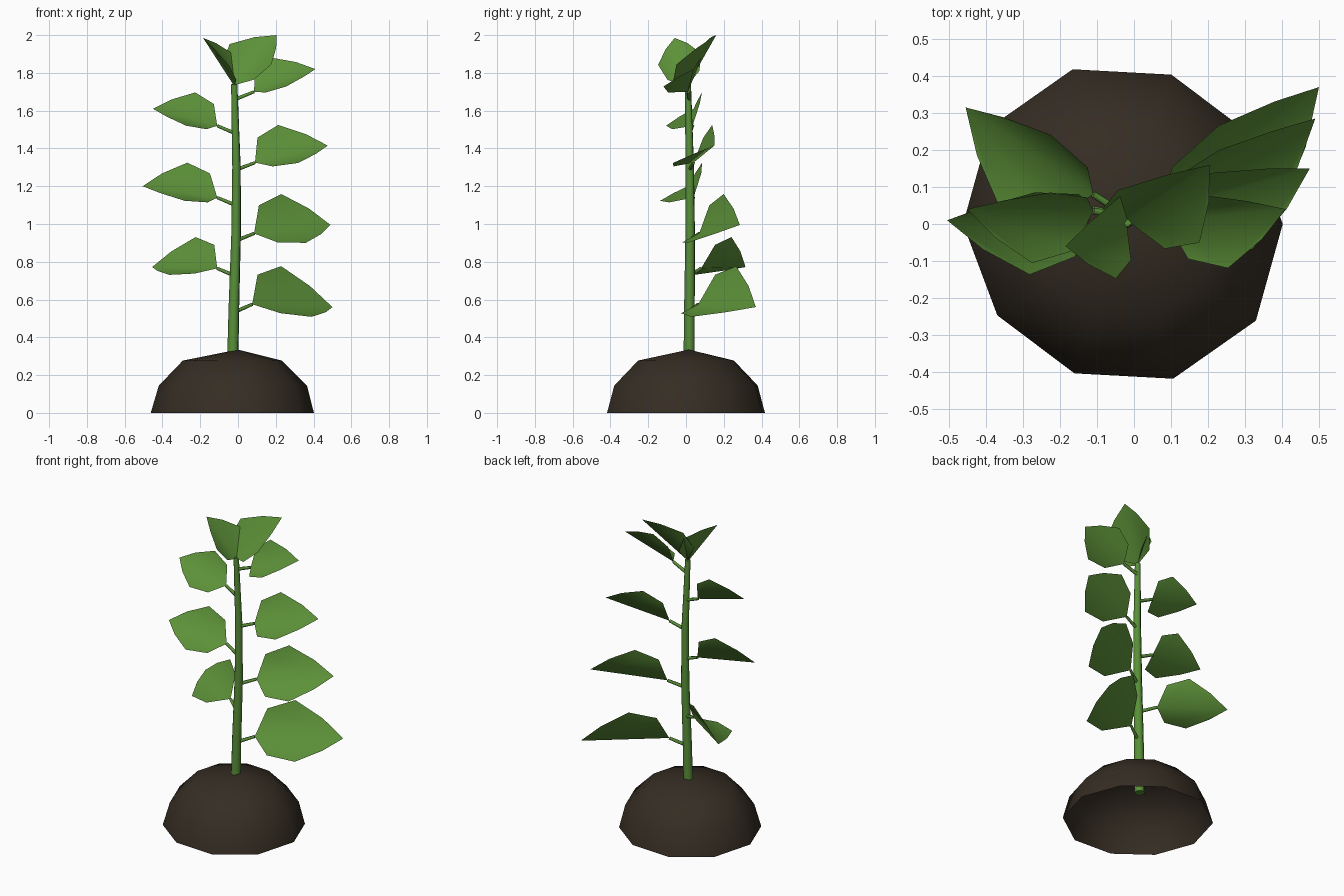
import bpy, bmesh, math
from mathutils import Vector

if "Cube" in bpy.data.objects:
    bpy.data.objects.remove(bpy.data.objects["Cube"], do_unlink=True)


def material(name, rgb):
    m = bpy.data.materials.new(name)
    m.use_nodes = True
    m.diffuse_color = (*rgb, 1)
    m.node_tree.nodes["Principled BSDF"].inputs["Base Color"].default_value = (*rgb, 1)
    return m


LEAF = material("leaf green", (0.108, 0.282, 0.04))
STEM = material("stem green", (0.1, 0.28, 0.04))
SOIL = material("soil brown", (0.036, 0.026, 0.017))


def finish(name, mesh, mat):
    """Link a smooth-shaded mesh as a named object."""
    mesh.materials.clear()
    mesh.materials.append(mat)
    for p in mesh.polygons:
        p.use_smooth = True
        p.material_index = 0
    obj = bpy.data.objects.new(name, mesh)
    bpy.context.collection.objects.link(obj)
    return obj


def from_bmesh(name, bm, mat):
    mesh = bpy.data.meshes.new(name)
    bm.to_mesh(mesh)
    bm.free()
    return finish(name, mesh, mat)


def tube(name, path, radii, resolution=2):
    """Tapered, capped tube along a path."""
    curve = bpy.data.curves.new(name, 'CURVE')
    curve.dimensions = '3D'
    curve.bevel_depth = 1
    curve.bevel_resolution = resolution
    curve.use_fill_caps = True
    spline = curve.splines.new('POLY')
    spline.points.add(len(path) - 1)
    for pt, co, r in zip(spline.points, path, radii):
        pt.co = (*co, 1)
        pt.radius = r
    temp = bpy.data.objects.new(name + "_path", curve)
    bpy.context.collection.objects.link(temp)
    bpy.context.view_layer.update()
    mesh = bpy.data.meshes.new_from_object(
        temp.evaluated_get(bpy.context.evaluated_depsgraph_get()))
    bpy.data.objects.remove(temp, do_unlink=True)
    return finish(name, mesh, STEM)


# Leaf outline: distance along the spine and half width (spine = 1)
OUTLINE = [(0.135, 0.285), (0.45, 0.375), (0.765, 0.195)]
FOLD = 0.52  # rise of each half per unit of width


def leaf(name, base, tip, side):
    """Leaf sheet folded along its spine, spread along the side direction."""
    base, tip = Vector(base), Vector(tip)
    size = (tip - base).length
    u = (tip - base).normalized()
    v = Vector(side)
    v = (v - u * v.dot(u)).normalized()
    n = u.cross(v)
    if n.z < 0:
        n, v = -n, -v
    bm = bmesh.new()
    start, end = bm.verts.new(base), bm.verts.new(tip)
    for s in (-1, 1):
        edge = [bm.verts.new(base + size * (u * along + (v * s + n * FOLD) * half))
                for along, half in OUTLINE]
        # Keep both halves facing the upper side
        bm.faces.new([start, end, *edge[::-1]][::s])
    return from_bmesh(name, bm, LEAF)


# Soil mound: slightly oval ten-sided dome, open underneath
bm = bmesh.new()
rings = []
for x, radius, z in [(-0.03, 0.432, 0), (-0.027, 0.392, 0.145), (-0.03, 0.262, 0.277)]:
    ring = []
    for k in range(10):
        a = k * math.tau / 10
        r = radius * (1 - 0.03 * math.sin(2 * a))
        ring.append(bm.verts.new((x + r * math.cos(a), r * math.sin(a), z)))
    rings.append(ring)
apex = bm.verts.new((0, 0.015, 0.335))
for k in range(10):
    j = (k + 1) % 10
    for lo, hi in zip(rings, rings[1:]):
        bm.faces.new((lo[k], lo[j], hi[j], hi[k]))
    bm.faces.new((rings[-1][k], rings[-1][j], apex))
from_bmesh("soil_mound", bm, SOIL)

# Main stem, slightly bowed
tube("stem",
     [(-0.03, 0.016, 0.18), (-0.022, 0.018, 0.55), (-0.01, 0.022, 0.95),
      (-0.008, 0.02, 1.3), (-0.02, 0.01, 1.74)],
     [0.031, 0.029, 0.026, 0.023, 0.017])

# Side leaves with stalks: base, tip, side direction
SIDE_LEAVES = {
    "left_leaf_1": ((0.075, 0.065, 0.575), (0.5, 0.37, 0.56), (-0.18, 0.205, 0.255)),
    "left_leaf_2": ((0.085, 0.07, 0.95), (0.49, 0.285, 0.995), (-0.16, 0.15, 0.23)),
    "left_leaf_3": ((0.09, 0.04, 1.325), (0.475, 0.15, 1.415), (-0.145, 0.2, 0.195)),
    "left_leaf_4": ((0.085, 0.01, 1.7), (0.41, 0.04, 1.82), (-0.04, 0.19, 0.155)),
    "right_leaf_1": ((-0.11, 0.08, 0.765), (-0.455, 0.315, 0.772), (0.18, 0.17, 0.2)),
    "right_leaf_2": ((-0.11, 0.04, 1.14), (-0.505, 0.01, 1.2), (0.03, 0.235, 0.21)),
    "right_leaf_3": ((-0.11, 0.035, 1.52), (-0.45, 0.04, 1.61), (0.07, 0.2, 0.18)),
}
for name, (base, tip, side) in SIDE_LEAVES.items():
    leaf(name, base, tip, side)
    root = (-0.015, 0.018, base[2] - 0.04)
    tube(name.replace("leaf", "stalk"), [root, base], [0.011, 0.009], 1)

# Crown leaves growing from the top of the stem
leaf("crown_leaf_left", (-0.02, 0.01, 1.735), (0.205, 0.16, 2.0), (-0.175, 0.155, 0.14))
leaf("crown_leaf_right", (-0.02, 0.005, 1.73), (-0.185, -0.06, 1.985), (-0.025, 0.2, 0.12))
